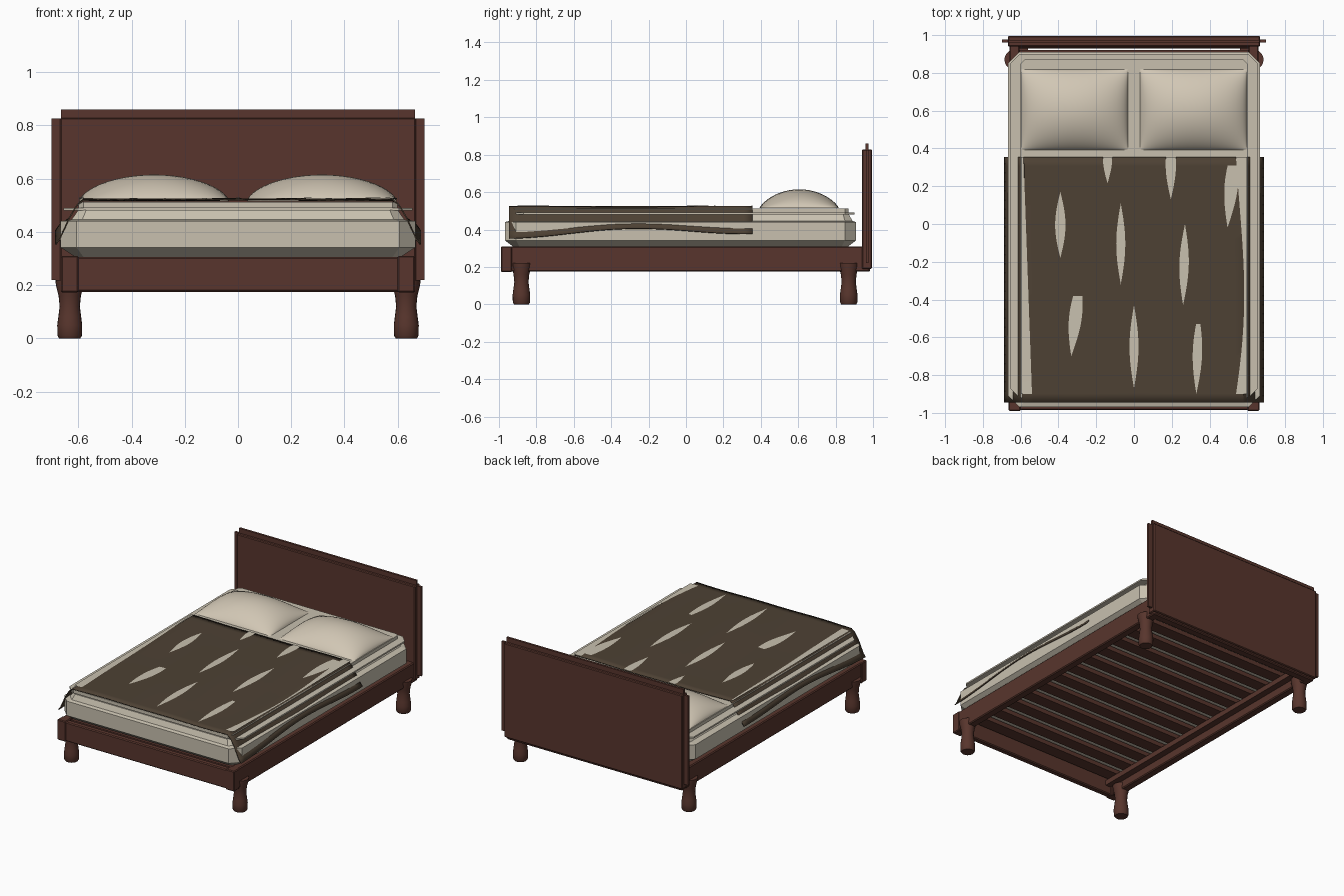
import bpy, bmesh, math

cube = bpy.data.objects.get("Cube")
if cube:
    bpy.data.objects.remove(cube, do_unlink=True)


def material(name, rgb):
    m = bpy.data.materials.new(name)
    m.use_nodes = True
    m.diffuse_color = (*rgb, 1)
    bsdf = m.node_tree.nodes["Principled BSDF"]
    bsdf.inputs["Base Color"].default_value = (*rgb, 1)
    bsdf.inputs["Roughness"].default_value = 0.8
    return m


WOOD = material("dark red wood", (0.098, 0.036, 0.026))
LINEN = material("beige linen", (0.58, 0.53, 0.43))
PILLOW = material("cream pillow", (0.64, 0.57, 0.46))
BROWN = material("brown blanket", (0.075, 0.053, 0.034))


def mesh_object(name, verts, faces, mat, smooth=False):
    mesh = bpy.data.meshes.new(name)
    mesh.from_pydata(verts, [], faces)
    bm = bmesh.new()
    bm.from_mesh(mesh)
    bmesh.ops.recalc_face_normals(bm, faces=bm.faces)
    bm.to_mesh(mesh)
    bm.free()
    mesh.materials.append(mat)
    ob = bpy.data.objects.new(name, mesh)
    bpy.context.collection.objects.link(ob)
    if smooth:
        bpy.ops.object.select_all(action="DESELECT")
        ob.select_set(True)
        bpy.context.view_layer.objects.active = ob
        bpy.ops.object.shade_smooth_by_angle(angle=math.radians(40))
    return ob


def loft(name, rings, mat, smooth=False):
    """Closed skin through rings of equal point count."""
    n = len(rings[0])
    faces = [tuple(range(n)), tuple(range((len(rings) - 1) * n, len(rings) * n))]
    for r in range(len(rings) - 1):
        for i in range(n):
            j = (i + 1) % n
            faces.append((r * n + i, r * n + j, r * n + n + j, r * n + n + i))
    return mesh_object(name, [p for ring in rings for p in ring], faces, mat, smooth)


def box(name, x, y, z, mat, bevel=0):
    ring = lambda h: [(x[0], y[0], h), (x[1], y[0], h), (x[1], y[1], h), (x[0], y[1], h)]
    ob = loft(name, [ring(z[0]), ring(z[1])], mat)
    if bevel:
        mod = ob.modifiers.new("Bevel", "BEVEL")
        mod.width = bevel
    return ob


def octagon(z, hx, y0, y1, c):
    """Rectangle outline with cut corners."""
    return [(-hx + c, y0, z), (hx - c, y0, z), (hx, y0 + c, z), (hx, y1 - c, z),
            (hx - c, y1, z), (-hx + c, y1, z), (-hx, y1 - c, z), (-hx, y0 + c, z)]


def grid_faces(rows, cols):
    return [(r * cols + c, r * cols + c + 1, (r + 1) * cols + c + 1, (r + 1) * cols + c)
            for r in range(rows - 1) for c in range(cols - 1)]


# Frame rails, corner blocks and inner ledges
box("foot_rail", (-0.655, 0.655), (-0.985, -0.945), (0.175, 0.305), WOOD, 0.006)
box("head_rail", (-0.655, 0.655), (0.93, 0.985), (0.175, 0.305), WOOD, 0.006)
for side, s in (("left", 1), ("right", -1)):
    box(side + "_rail", sorted((s * 0.605, s * 0.66)), (-0.98, 0.98), (0.175, 0.31), WOOD, 0.006)
    box(side + "_ledge", sorted((s * 0.56, s * 0.61)), (-0.95, 0.94), (0.23, 0.265), WOOD)
    box(side + "_foot_block", sorted((s * 0.6, s * 0.664)), (-0.99, -0.93), (0.172, 0.31), WOOD, 0.005)

# Slats
SLATS = 13
for i in range(SLATS):
    y = -0.88 + i * 1.76 / (SLATS - 1)
    box(f"slat_{i + 1}", (-0.61, 0.61), (y - 0.042, y + 0.042), (0.265, 0.295), WOOD)

# Turned legs
LEG = [(0, 0.04), (0.01, 0.046), (0.05, 0.047), (0.08, 0.043), (0.12, 0.038),
       (0.16, 0.042), (0.2, 0.052), (0.22, 0.054)]
SIDES = 20
for end, y in (("front", -0.88), ("back", 0.87)):
    for side, s in (("left", 1), ("right", -1)):
        rings = [[(s * 0.632 + r * math.cos(2 * math.pi * k / SIDES),
                   y + r * math.sin(2 * math.pi * k / SIDES), z) for k in range(SIDES)]
                 for z, r in LEG]
        loft(f"{end}_{side}_leg", rings, WOOD, True)

# Headboard: thick panel with thin plates showing past its edges
box("headboard", (-0.668, 0.668), (0.94, 0.995), (0.19, 0.828), WOOD, 0.005)
box("headboard_side_plate", (-0.70, 0.70), (0.962, 0.977), (0.22, 0.825), WOOD)
box("headboard_top_plate", (-0.665, 0.665), (0.96, 0.975), (0.25, 0.86), WOOD)

# Mattress with sheet lip and top pad
loft("mattress", [octagon(0.305, 0.61, -0.92, 0.86, 0.03),
                  octagon(0.342, 0.667, -0.968, 0.91, 0.06),
                  octagon(0.44, 0.667, -0.968, 0.91, 0.06),
                  octagon(0.446, 0.625, -0.945, 0.89, 0.04),
                  octagon(0.482, 0.60, -0.93, 0.87, 0.03)], LINEN)
loft("sheet_lip", [octagon(0.48, 0.655, -0.92, 0.9, 0.05),
                   octagon(0.49, 0.655, -0.92, 0.9, 0.05)], LINEN)
loft("top_pad", [octagon(0.489, 0.60, -0.935, 0.87, 0.02),
                 octagon(0.512, 0.60, -0.935, 0.87, 0.02)], LINEN)

# Blanket: a draped section swept along the bed with a wavy hem
Y0, Y1 = -0.945, 0.355


def top_height(x, y):
    return 0.521 + 0.003 * math.sin(9 * x + 2 * y) * math.cos(5 * y + 3 * x)


def section(y):
    t = (y - Y0) / (Y1 - Y0)
    hem = 0.352 + 0.025 * t + 0.04 * math.sin(math.pi * t) ** 2
    drape = [(0.605, 0.5), (0.635, 0.45), (0.669, hem + 0.022), (0.685, hem)]
    flat = [(-0.58 + 1.16 * i / 24, 0) for i in range(25)]
    return ([(-x, y, z) for x, z in reversed(drape)]
            + [(x, y, top_height(x, y)) for x, _ in flat]
            + [(x, y, z) for x, z in drape])


ROWS = 28
rows = [section(Y0 + (Y1 - Y0) * i / (ROWS - 1)) for i in range(ROWS)]
blanket = mesh_object("blanket", [p for r in rows for p in r],
                      grid_faces(ROWS, len(rows[0])), BROWN, True)
mod = blanket.modifiers.new("Thickness", "SOLIDIFY")
mod.thickness = 0.005
mod.offset = 0


def patch(name, edges):
    """Thin strip on the blanket from (left x, right x, y) stations."""
    verts = [(x, y, top_height(x, y) + 0.0055) for a, b, y in edges
             for x in (a, (a + b) / 2, b)]
    mesh_object(name, verts, grid_faces(len(edges), 3), LINEN)


# Pale leaf patches: centre x, start y, end y, width, lean, part of the leaf drawn
LEAVES = [(-0.39, -0.18, 0.17, 0.055, 0.0, 1), (-0.14, 0.215, 0.355, 0.05, 0.0, 0.5),
          (0.195, 0.13, 0.355, 0.055, 0.0, 0.6), (-0.07, -0.32, 0.11, 0.048, 0.0, 1),
          (0.265, -0.43, 0.0, 0.05, 0.01, 1), (-0.315, -0.7, -0.38, 0.068, 0.035, 0.75),
          (0.0, -0.87, -0.43, 0.048, 0.0, 1), (0.335, -0.9, -0.53, 0.05, 0.01, 0.85),
          (0.51, -0.02, 0.31, 0.072, 0.03, 0.7)]
for n, (cx, a, b, width, lean, part) in enumerate(LEAVES):
    stations = []
    for k in range(15):
        t = k / 14
        half = width / 2 * math.sin(math.pi * t * part)
        x = cx + lean * (t - 0.5)
        stations.append((x - half, x + half, a + (b - a) * t))
    patch(f"leaf_patch_{n + 1}", stations)

# Long pale strips beside the blanket edges
left_strip, right_strip = [], []
for k in range(20):
    t = k / 19
    y = -0.9 + 1.255 * t
    right_strip.append((-0.597, -0.54 - 0.045 * t, y))
    left_strip.append((0.54 + 0.06 * math.sin(math.pi * t) * (1 - t * 0.6), 0.597, y))
patch("right_edge_strip", right_strip)
patch("left_edge_strip", left_strip)

# Pillows: square-cornered domes closed underneath
N = 25
for side, cx in (("right", -0.315), ("left", 0.315)):
    verts = []
    for j in range(N):
        for i in range(N):
            u, v = -math.cos(math.pi * i / (N - 1)), -math.cos(math.pi * j / (N - 1))
            dome = max(0, 1 - u * u) ** 0.6 * max(0, 1 - v * v) ** 0.75
            verts.append((cx + 0.282 * u, 0.605 + 0.212 * v, 0.514 + 0.101 * dome))
    rim = ([i for i in range(N)] + [j * N + N - 1 for j in range(1, N)]
           + [N * N - 1 - i for i in range(1, N)] + [j * N for j in range(N - 2, 0, -1)])
    mesh_object(side + "_pillow", verts, grid_faces(N, N) + [tuple(rim)], PILLOW, True)
